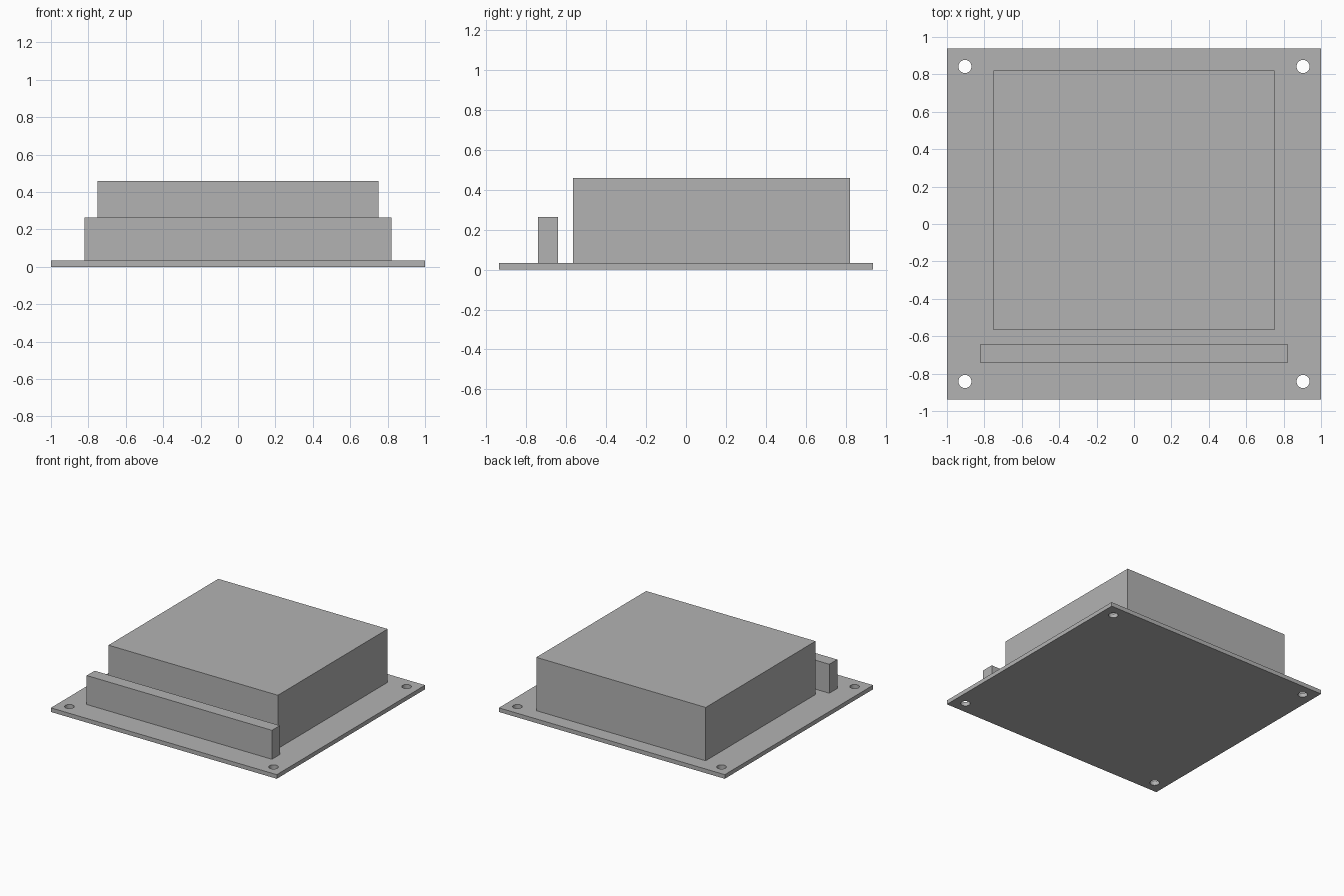
import bpy
import math

default = bpy.data.objects.get("Cube")
if default:
    bpy.data.objects.remove(default, do_unlink=True)

grey = bpy.data.materials.new("light_grey")
grey.use_nodes = True
colour = (0.45, 0.45, 0.45, 1)
grey.diffuse_color = colour
grey.node_tree.nodes["Principled BSDF"].inputs["Base Color"].default_value = colour


def box(name, low, high):
    """Box between two opposite corners."""
    centre = [(a + b) / 2 for a, b in zip(low, high)]
    bpy.ops.mesh.primitive_cube_add(size=1, location=centre)
    obj = bpy.context.object
    obj.name = name
    obj.scale = [b - a for a, b in zip(low, high)]
    bpy.ops.object.transform_apply(location=False, rotation=False, scale=True)
    obj.data.materials.append(grey)
    return obj


PLATE_TOP = 0.033

# Housing and the narrow connector bar in front of it
box("housing", (-0.75, -0.567, PLATE_TOP), (0.75, 0.822, 0.46))
box("connector_bar", (-0.82, -0.742, PLATE_TOP), (0.82, -0.642, 0.265))

# Base plate with a mounting hole in each corner
plate = box("base_plate", (-1, -0.938, 0), (1, 0.938, PLATE_TOP))
for x in (-0.904, 0.904):
    for y in (-0.842, 0.842):
        bpy.ops.mesh.primitive_cylinder_add(vertices=40, radius=0.035, depth=0.2, location=(x, y, 0))
        cutter = bpy.context.object
        cutter.name = "hole_cutter"
        cutter.hide_render = True
        cutter.data.materials.append(grey)
        bpy.context.view_layer.objects.active = plate
        hole = plate.modifiers.new("mounting_hole", "BOOLEAN")
        hole.operation = "DIFFERENCE"
        hole.solver = "EXACT"
        hole.object = cutter
        bpy.ops.object.modifier_apply(modifier=hole.name)
        bpy.data.objects.remove(cutter, do_unlink=True)

# Smooth hole walls, crisp plate edges
bpy.ops.object.select_all(action="DESELECT")
plate.select_set(True)
bpy.context.view_layer.objects.active = plate
bpy.ops.object.shade_smooth_by_angle(angle=math.radians(30))
